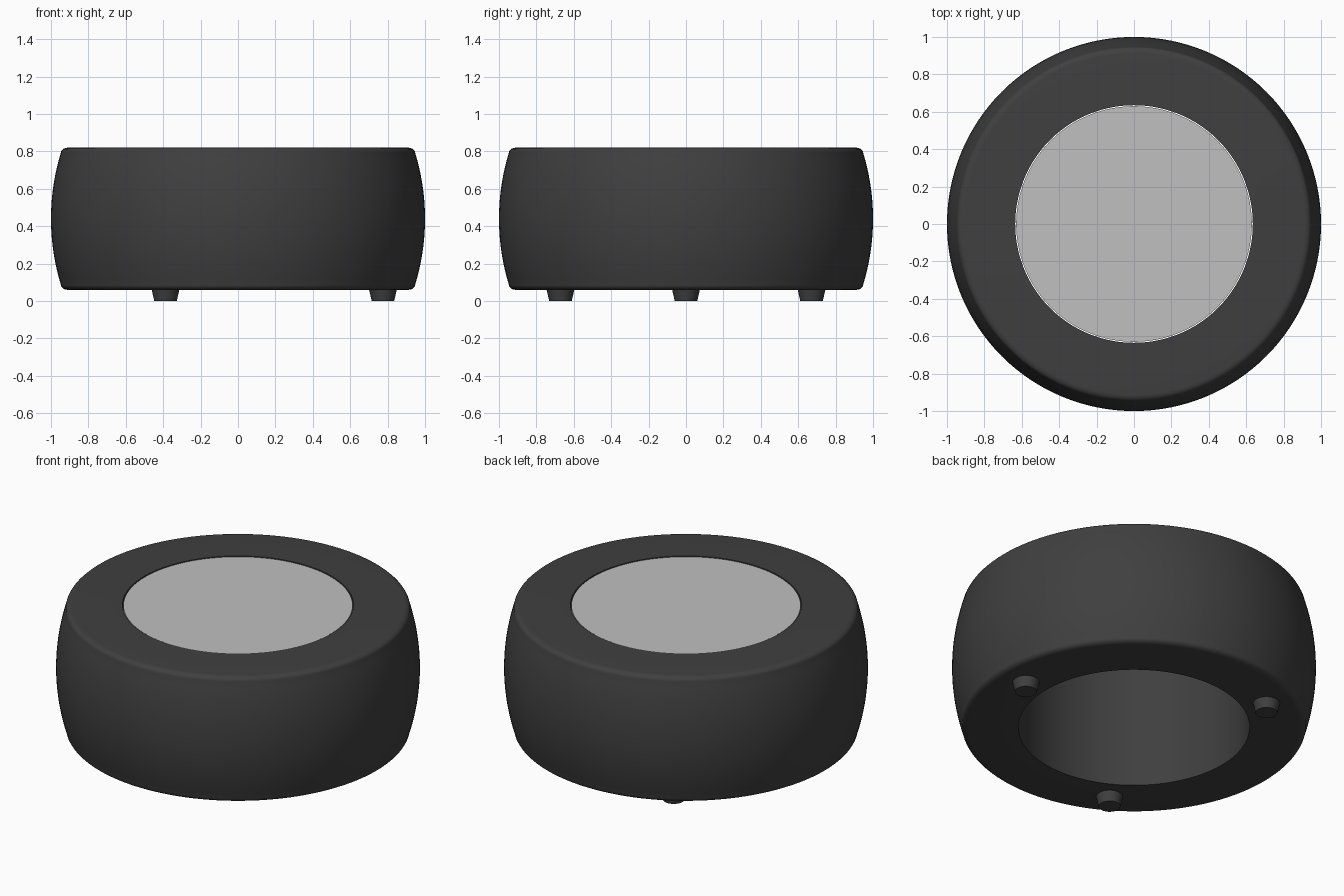
import bpy, math

if "Cube" in bpy.data.objects:
    bpy.data.objects.remove(bpy.data.objects["Cube"])

SEG = 128


def material(name, rgb):
    m = bpy.data.materials.new(name)
    m.diffuse_color = (*rgb, 1.0)
    m.use_nodes = True
    m.node_tree.nodes["Principled BSDF"].inputs["Base Color"].default_value = m.diffuse_color
    return m


charcoal = material("charcoal", (0.05, 0.05, 0.05))
light_grey = material("light grey", (0.53, 0.53, 0.53))


def lathe(name, profile, mat, closed=False, seg=SEG, loc=(0, 0, 0)):
    """Spin an (r, z) profile listed from bottom to top around z."""
    n = len(profile)
    verts = [(r * math.cos(2 * math.pi * s / seg), r * math.sin(2 * math.pi * s / seg), z)
             for s in range(seg) for r, z in profile]
    faces = []
    for s in range(seg):
        a, b = s * n, (s + 1) % seg * n
        for i in range(n if closed else n - 1):
            j = (i + 1) % n
            faces.append((a + i, b + i, b + j, a + j))
    if not closed:  # flat end caps
        faces.append([s * n for s in reversed(range(seg))])
        faces.append([s * n + n - 1 for s in range(seg)])
    mesh = bpy.data.meshes.new(name)
    mesh.from_pydata(verts, [], faces)
    mesh.materials.append(mat)
    ob = bpy.data.objects.new(name, mesh)
    ob.location = loc
    bpy.context.collection.objects.link(ob)
    bpy.ops.object.select_all(action='DESELECT')
    ob.select_set(True)
    bpy.context.view_layer.objects.active = ob
    bpy.ops.object.shade_smooth_by_angle(angle=math.radians(30))
    return ob


# Barrel shaped ring: bulging wall with rounded rims and a straight bore
BOTTOM, TOP, BORE = 0.06, 0.82, 0.635
MID = (BOTTOM + TOP) / 2
BULGE = 1.2      # radius of the bulging wall arc
HALF = 0.352     # half height of that arc


def wall(dz):
    return 1.0 - BULGE + math.sqrt(BULGE ** 2 - dz ** 2)


upper = [(wall(HALF * i / 10), HALF * i / 10) for i in range(11)]
edge_r, half_h = wall(HALF), TOP - MID
for i in range(1, 7):  # rounded rim
    t = math.pi / 2 * i / 6
    upper.append((0.91 + (edge_r - 0.91) * math.cos(t),
                  HALF + (half_h - HALF) * math.sin(t)))
outer = [(r, MID - z) for r, z in reversed(upper[1:])] + [(r, MID + z) for r, z in upper]
body = [(BORE, BOTTOM)] + outer + [(BORE, TOP)]
lathe("body_ring", body, charcoal, closed=True)

# Flush disc closing the top of the bore
lathe("top_disc", [(0.63, 0.795), (0.63, 0.817)], light_grey)

# Three tapered feet
for k in range(3):
    a = 2 * math.pi * k / 3
    lathe(f"foot_{k + 1}", [(0.06, 0.0), (0.075, 0.065)], charcoal, seg=32,
          loc=(0.775 * math.cos(a), 0.775 * math.sin(a), 0))
